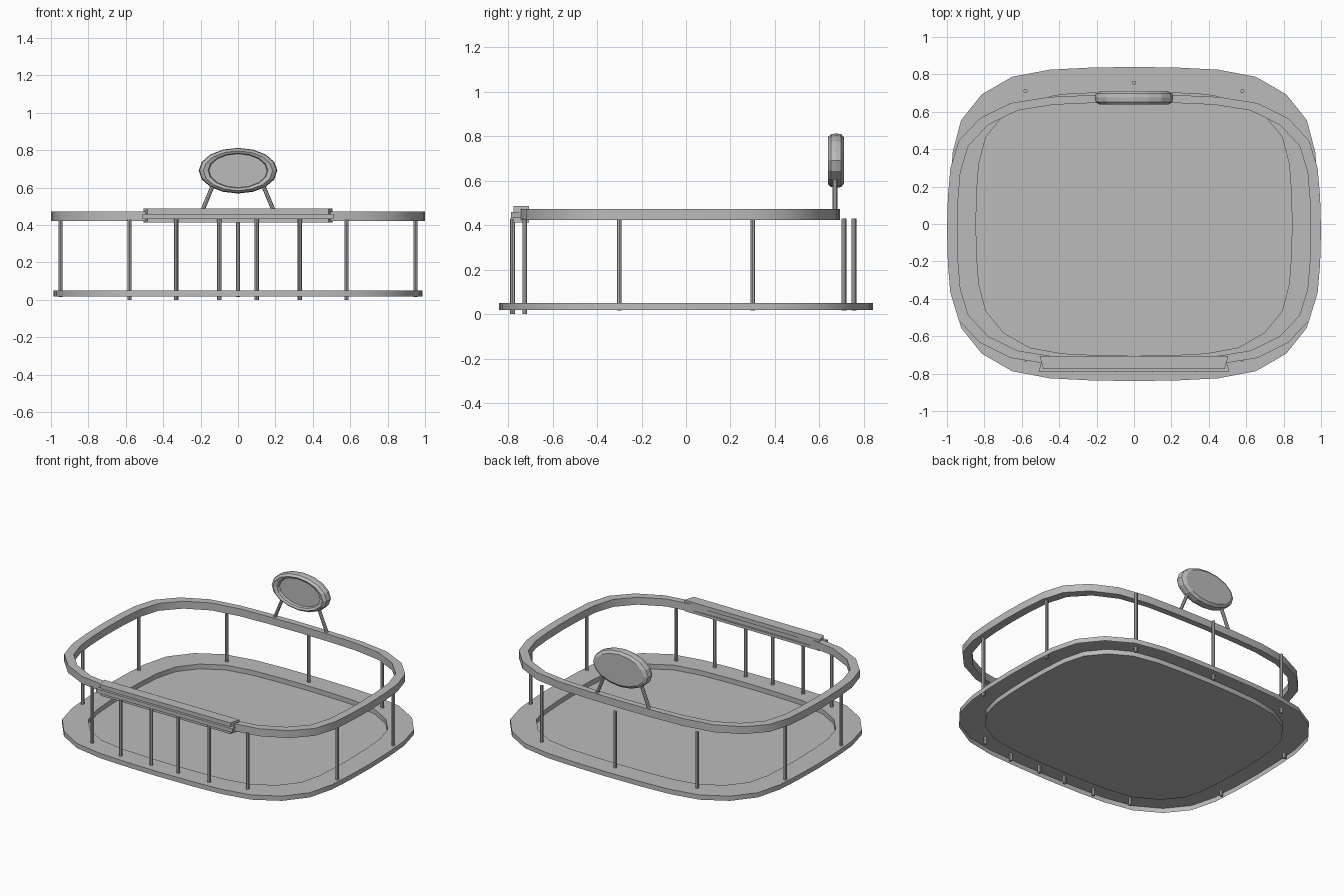
import bpy, bmesh, math
from mathutils import Vector

if "Cube" in bpy.data.objects:
    bpy.data.objects.remove(bpy.data.objects["Cube"], do_unlink=True)

grey = bpy.data.materials.new("plain_grey")
grey.use_nodes = True
grey.diffuse_color = (0.5, 0.5, 0.5, 1)
grey.node_tree.nodes["Principled BSDF"].inputs["Base Color"].default_value = grey.diffuse_color


def make(name, bm, smooth=False, fix=True):
    if fix:
        bmesh.ops.recalc_face_normals(bm, faces=bm.faces)
    mesh = bpy.data.meshes.new(name)
    bm.to_mesh(mesh)
    bm.free()
    mesh.materials.append(grey)
    obj = bpy.data.objects.new(name, mesh)
    bpy.context.collection.objects.link(obj)
    if smooth:
        bpy.ops.object.select_all(action='DESELECT')
        obj.select_set(True)
        bpy.context.view_layer.objects.active = obj
        bpy.ops.object.shade_smooth_by_angle(angle=math.radians(30))
    return obj


# Rounded rectangle outline, mirrored from one quarter
STEPS = [0, 0.244, 0.457, 0.66, 0.825, 0.937, 0.982, 0.995, 1]
QUARTER = list(zip(reversed(STEPS), STEPS))


def outline(a, b, z, cy=0):
    pts, quarter = [], QUARTER[:-1]
    for k in range(4):
        for x, y in quarter:
            for _ in range(k):
                x, y = -y, x
            pts.append(Vector((a * x, b * y + cy, z)))
    return pts


def ellipse(a, b, y, cz, n=16):
    return [Vector((a * math.cos(t), y, cz + b * math.sin(t)))
            for t in (2 * math.pi * i / n for i in range(n))]


def loft(name, loops, closed=False, caps=(False, False), smooth=False):
    bm = bmesh.new()
    rows = [[bm.verts.new(p) for p in loop] for loop in loops]
    pairs = list(zip(rows, rows[1:])) + ([(rows[-1], rows[0])] if closed else [])
    for lo, hi in pairs:
        for i in range(len(lo)):
            j = (i + 1) % len(lo)
            bm.faces.new((lo[i], lo[j], hi[j], hi[i]))
    if caps[0]:
        bm.faces.new(list(reversed(rows[0])))
    if caps[1]:
        bm.faces.new(rows[-1])
    return make(name, bm, smooth, fix=closed or all(caps))


def rod(name, start, end, radius=0.011, sides=8):
    start, end = Vector(start), Vector(end)
    bm = bmesh.new()
    bmesh.ops.create_cone(bm, cap_ends=True, segments=sides, radius1=radius,
                          radius2=radius, depth=(end - start).length)
    turn = (end - start).to_track_quat('Z', 'Y').to_matrix()
    bmesh.ops.rotate(bm, verts=bm.verts, matrix=turn)
    bmesh.ops.translate(bm, verts=bm.verts, vec=(start + end) / 2)
    return make(name, bm, True)


def bar(name, front_half, back_half, y0, y1, z0, z1):
    plan = [(-front_half, y0), (front_half, y0), (back_half, y1), (-back_half, y1)]
    return loft(name, [[Vector((x, y, z)) for x, y in plan] for z in (z0, z1)],
                caps=(True, True))


# Shallow tray: outer wall, flat rim, inner wall and sunken floor, open below
loft("base_tray", [outline(0.987, 0.84, 0.018), outline(0.987, 0.84, 0.05),
                   outline(0.845, 0.705, 0.05), outline(0.845, 0.705, 0.018)],
     caps=(False, True), smooth=True)

# Top rail loop
RAIL_Y = -0.035
loft("top_rail", [outline(1, 0.727, 0.422, RAIL_Y), outline(1, 0.727, 0.472, RAIL_Y),
                  outline(0.945, 0.685, 0.472, RAIL_Y), outline(0.945, 0.685, 0.422, RAIL_Y)],
     closed=True, smooth=True)

# Posts
for side, label in ((1, "left"), (-1, "right")):
    for x, y in ((0.1, -0.78), (0.33, -0.78), (0.58, -0.725)):
        rod(f"front_post_{label}", (side * x, y, 0), (side * x, y, 0.43))
    for y in (-0.3, 0.3):
        rod(f"side_post_{label}", (side * 0.95, y, 0.015), (side * 0.95, y, 0.43))
    rod(f"back_post_{label}", (side * 0.58, 0.71, 0.015), (side * 0.58, 0.71, 0.43))
    # Struts under the oval panel
    rod(f"panel_strut_{label}", (side * 0.195, 0.67, 0.465), (side * 0.135, 0.67, 0.61))
rod("back_post_middle", (0, 0.755, 0.015), (0, 0.755, 0.43))

# Front bar with flared ends and a projecting ledge
bar("front_bar_top", 0.485, 0.505, -0.775, -0.705, 0.46, 0.487)
bar("front_bar_core", 0.485, 0.495, -0.77, -0.715, 0.43, 0.46)
bar("front_bar_bottom", 0.485, 0.505, -0.775, -0.705, 0.412, 0.43)
bar("front_ledge", 0.51, 0.495, -0.788, -0.74, 0.432, 0.458)

# Oval panel with a sunken front face and chamfered rim
CZ = 0.69
loft("oval_panel", [ellipse(a, b, y, CZ) for a, b, y in (
    (0.155, 0.09, 0.665), (0.16, 0.093, 0.645), (0.185, 0.106, 0.638),
    (0.205, 0.119, 0.652), (0.21, 0.122, 0.675), (0.205, 0.119, 0.698),
    (0.18, 0.103, 0.711))], caps=(True, True))
